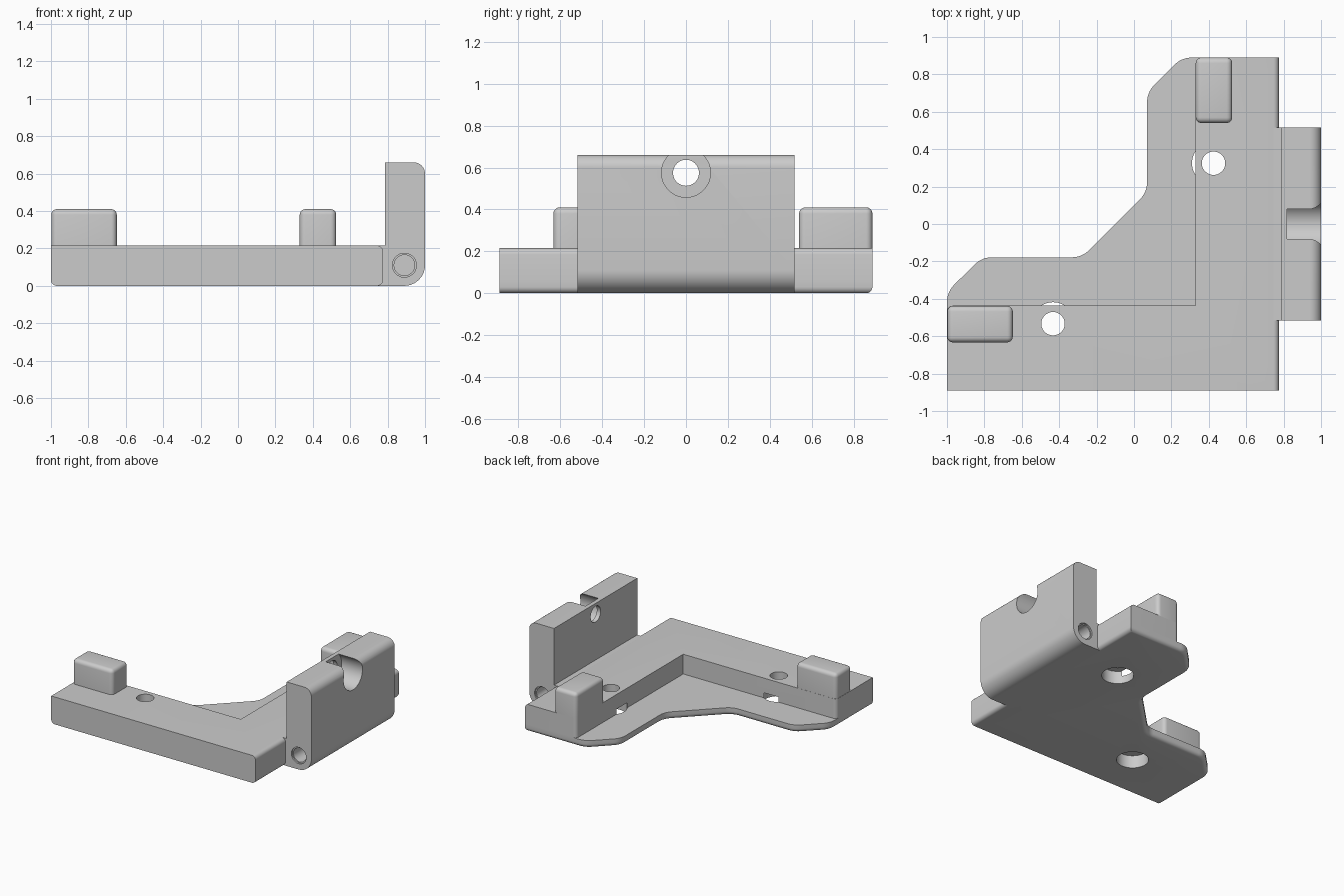
import bpy, bmesh, math
from mathutils import Vector, Matrix

cube = bpy.data.objects.get("Cube")
if cube:
    bpy.data.objects.remove(cube)

# Single flat colour
grey = bpy.data.materials.new("light grey")
grey.use_nodes = True
colour = (0.6, 0.6, 0.6, 1)
grey.diffuse_color = colour
grey.node_tree.nodes["Principled BSDF"].inputs["Base Color"].default_value = colour

# Main dimensions
LEFT, END, SIDE = -1.0, 0.775, 0.89
PLATE_TOP, FRAME_TOP, PEG_TOP, WALL_TOP = 0.06, 0.215, 0.41, 0.66
EDGE = 0.03


def swap(x, y):
    """Mirror a point across the diagonal of the corner."""
    return -y - 0.108, -x - 0.108


def fillet(corners, steps=8):
    """Round each (x, y, radius) corner of a polygon."""
    points = []
    for i, (x, y, r) in enumerate(corners):
        p = Vector((x, y))
        if r == 0:
            points.append(p)
            continue
        a = (Vector(corners[i - 1][:2]) - p).normalized()
        b = (Vector(corners[(i + 1) % len(corners)][:2]) - p).normalized()
        half = a.angle(b) / 2
        centre = p + (a + b).normalized() * r / math.sin(half)
        start = p + a * r / math.tan(half) - centre
        end = p + b * r / math.tan(half) - centre
        for k in range(steps + 1):
            spoke = start.lerp(end, k / steps)
            points.append(centre + spoke.normalized() * r)
    return points


def make(name, bm):
    bmesh.ops.recalc_face_normals(bm, faces=bm.faces)
    mesh = bpy.data.meshes.new(name)
    bm.to_mesh(mesh)
    bm.free()
    obj = bpy.data.objects.new(name, mesh)
    bpy.context.collection.objects.link(obj)
    mesh.materials.append(grey)
    return obj


def prism(points, low, high, place=lambda u, v, w: (u, v, w)):
    """Extrude a closed outline between two levels."""
    bm = bmesh.new()
    rings = [[bm.verts.new(place(p.x, p.y, level)) for p in points]
             for level in (low, high)]
    for ring in rings:
        bm.faces.new(ring)
    lower, upper = rings
    for i in range(len(points)):
        bm.faces.new((lower[i - 1], lower[i], upper[i], upper[i - 1]))
    bmesh.ops.recalc_face_normals(bm, faces=bm.faces)
    return bm


def round_edges(bm, rule, radius=EDGE):
    """Bevel every edge whose two end points satisfy the rule."""
    edges = [e for e in bm.edges if rule(e.verts[0].co, e.verts[1].co)]
    bmesh.ops.bevel(bm, geom=edges, offset=radius, segments=5, profile=0.5,
                    affect='EDGES', clamp_overlap=True)


def near(a, b):
    return abs(a - b) < 0.001


def cutter(name, radius, start, end):
    """Cylinder between two points, used for drilling."""
    start, end = Vector(start), Vector(end)
    axis = end - start
    turn = axis.to_track_quat('Z', 'Y').to_matrix().to_4x4()
    bm = bmesh.new()
    bmesh.ops.create_cone(bm, cap_ends=True, segments=48, radius1=radius,
                          radius2=radius, depth=axis.length,
                          matrix=Matrix.Translation((start + end) / 2) @ turn)
    obj = make(name, bm)
    obj.hide_render = True
    return obj


def drill(obj, cutters):
    for c in cutters:
        mod = obj.modifiers.new(c.name, 'BOOLEAN')
        mod.operation, mod.solver, mod.object = 'DIFFERENCE', 'EXACT', c


# Thin base plate with a symmetric rounded outline
half = [(0.255, SIDE), (0.07, 0.705), (0.07, 0.17)]
inner = half + [swap(*p) for p in reversed(half)]
outline = [(LEFT, -SIDE, 0), (END, -SIDE, 0), (END, SIDE, 0)]
outline += [(max(x, LEFT), y, 0.13) for x, y in inner[:-1]]
outline += [(LEFT, inner[-1][1], 0.13)]
bm = prism(fillet(outline), 0, PLATE_TOP)
round_edges(bm, lambda a, b: near(a.z, 0) and near(b.z, 0)
            and not (near(a.y, -SIDE) and near(b.y, -SIDE)))
base_plate = make("base_plate", bm)

# Raised L-shaped frame
WALL_X, WALL_Y = 0.33, -0.437
frame = [(LEFT, -SIDE, 0), (END, -SIDE, 0), (END, SIDE, 0), (WALL_X, SIDE, EDGE),
         (WALL_X, WALL_Y, 0), (LEFT, WALL_Y, EDGE)]
bm = prism(fillet(frame), PLATE_TOP, FRAME_TOP)
round_edges(bm, lambda a, b: all(near(p.x, END) and near(p.z, FRAME_TOP) for p in (a, b)))
raised_frame = make("raised_frame", bm)

# Two locating pegs, one on each arm
back = [(WALL_X, 0.54), (0.525, 0.54), (0.525, SIDE), (WALL_X, SIDE)]
side = [(max(x, LEFT), y) for x, y in (swap(*p) for p in back)]
pegs = []
for name, corners in (("back_peg", back), ("side_peg", side)):
    bm = prism([Vector(p) for p in corners], FRAME_TOP, PEG_TOP)
    round_edges(bm, lambda a, b: not (near(a.z, FRAME_TOP) and near(b.z, FRAME_TOP)))
    pegs.append(make(name, bm))

# Upright hinge wall with a foot joining the frame
wall = [(END - EDGE, 0, 0), (1, 0, 0.11), (1, WALL_TOP, 0.06), (0.785, WALL_TOP, 0),
        (0.785, FRAME_TOP, 0), (END - EDGE, FRAME_TOP, 0)]
hinge_wall = make("hinge_wall", prism(fillet(wall), -0.517, 0.517,
                                      lambda u, v, w: (u, w, v)))

# Counterbored vertical screw holes through plate and frame
drills = []
for x, y in ((0.425, 0.325), swap(0.425, 0.325)):
    drills.append(cutter("screw_hole_cutter", 0.0625, (x, y, -0.1), (x, y, 0.4)))
    drills.append(cutter("screw_head_cutter", 0.115, (x, y, -0.1), (x, y, 0.1)))
drill(base_plate, drills)
drill(raised_frame, drills)

# Horizontal counterbored hole and blind pin holes in the wall
holes = [cutter("wall_hole_cutter", 0.062, (0.7, 0, 0.575), (1.1, 0, 0.575)),
         cutter("wall_recess_cutter", 0.117, (0.818, 0, 0.575), (1.1, 0, 0.575))]
for s in (-1, 1):
    holes.append(cutter("pin_hole_cutter", 0.055, (0.89, s * 0.3, 0.11), (0.89, s * 0.6, 0.11)))
    holes.append(cutter("pin_rim_cutter", 0.064, (0.89, s * 0.505, 0.11), (0.89, s * 0.6, 0.11)))
drill(hinge_wall, holes)

# Apply drilling, remove cutters, shade smooth with sharp edges
bpy.context.view_layer.update()
for obj in (base_plate, raised_frame, hinge_wall, *pegs):
    bpy.ops.object.select_all(action='DESELECT')
    obj.select_set(True)
    bpy.context.view_layer.objects.active = obj
    for mod in list(obj.modifiers):
        bpy.ops.object.modifier_apply(modifier=mod.name)
    bpy.ops.object.shade_smooth_by_angle(angle=math.radians(30))
for c in drills + holes:
    bpy.data.objects.remove(c)
